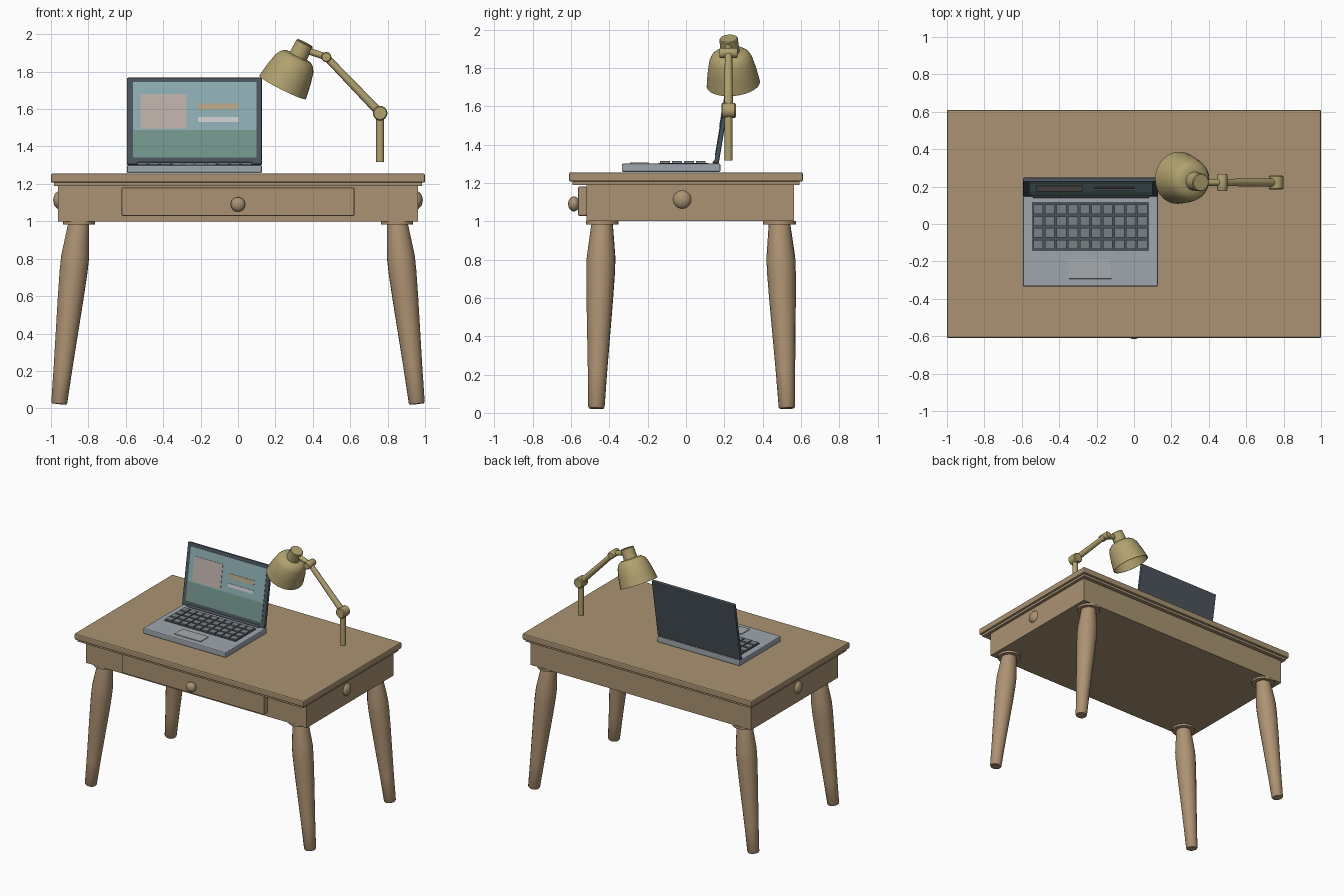
import bpy, bmesh, math
from mathutils import Matrix, Vector

if "Cube" in bpy.data.objects:
    bpy.data.objects.remove(bpy.data.objects["Cube"])


def material(name, r, g, b):
    m = bpy.data.materials.new(name)
    m.diffuse_color = (r, g, b, 1)
    m.use_nodes = True
    m.node_tree.nodes["Principled BSDF"].inputs["Base Color"].default_value = m.diffuse_color
    return m


WOOD = material("wood", 0.40, 0.29, 0.17)
LEG = material("leg_wood", 0.42, 0.29, 0.17)
BRASS = material("brass", 0.44, 0.36, 0.16)
SILVER = material("silver", 0.34, 0.38, 0.42)
PAD = material("pad_grey", 0.38, 0.41, 0.42)
DARK = material("dark_slate", 0.07, 0.09, 0.11)
KEY = material("key_grey", 0.19, 0.22, 0.24)
SKY = material("screen_blue", 0.27, 0.42, 0.45)
GREEN = material("screen_green", 0.17, 0.30, 0.26)
PINK = material("screen_pink", 0.50, 0.42, 0.39)
TAN = material("screen_tan", 0.46, 0.38, 0.24)
PALE = material("screen_pale", 0.52, 0.53, 0.53)


def finish(name, bm, mat, smooth=False):
    bmesh.ops.recalc_face_normals(bm, faces=bm.faces)
    me = bpy.data.meshes.new(name)
    bm.to_mesh(me)
    bm.free()
    me.materials.append(mat)
    if smooth:
        me.shade_smooth()
        me.set_sharp_from_angle(angle=math.radians(35))
    ob = bpy.data.objects.new(name, me)
    bpy.context.collection.objects.link(ob)
    return ob


def add_cube(bm, lo, hi):
    lo, hi = Vector(lo), Vector(hi)
    bmesh.ops.create_cube(bm, size=1, matrix=Matrix.Translation((lo + hi) / 2)
                          @ Matrix.Diagonal((*(hi - lo), 1)))


def box(name, lo, hi, mat, bevel=0, matrix=None):
    bm = bmesh.new()
    add_cube(bm, lo, hi)
    if bevel:
        bmesh.ops.bevel(bm, geom=bm.edges[:], offset=bevel, segments=2, profile=0.5, affect='EDGES')
    ob = finish(name, bm, mat)
    if matrix:
        ob.matrix_world = matrix
    return ob


def lathe(name, start, end, profile, mat, sides=24):
    """Revolve (distance, radius) pairs around the axis from start towards end."""
    start, end = Vector(start), Vector(end)
    rot = (end - start).to_track_quat('Z', 'Y')
    bm = bmesh.new()
    rings = []
    for t, r in profile:
        rings.append([bm.verts.new(start + rot @ Vector((
            r * math.cos(2 * math.pi * i / sides), r * math.sin(2 * math.pi * i / sides), t)))
            for i in range(sides)])
    for a, b in zip(rings, rings[1:]):
        for i in range(sides):
            j = (i + 1) % sides
            bm.faces.new((a[i], a[j], b[j], b[i]))
    bm.faces.new(rings[0])
    bm.faces.new(rings[-1])
    return finish(name, bm, mat, True)


def rod(name, start, end, r, mat, r2=None):
    length = (Vector(end) - Vector(start)).length
    return lathe(name, start, end, [(0, r), (length, r2 or r)], mat, 16)


def ball(name, centre, radii, mat):
    bm = bmesh.new()
    bmesh.ops.create_uvsphere(bm, u_segments=20, v_segments=12, radius=1,
                              matrix=Matrix.Translation(centre) @ Matrix.Diagonal((*radii, 1)))
    return finish(name, bm, mat, True)


# Table top, moulding, apron and drawer
box("table_top", (-1, -0.61, 1.207), (1, 0.61, 1.255), WOOD, 0.008)
box("top_moulding", (-0.985, -0.593, 1.188), (0.985, 0.593, 1.208), WOOD, 0.004)
box("apron", (-0.962, -0.52, 1.0), (0.962, 0.563, 1.19), WOOD)
box("drawer_front", (-0.622, -0.563, 1.028), (0.622, -0.515, 1.18), WOOD, 0.006)
rod("drawer_knob_stem", (0, -0.55, 1.09), (0, -0.59, 1.09), 0.018, WOOD)
ball("drawer_knob", (0, -0.585, 1.09), (0.039, 0.03, 0.039), WOOD)

# Splayed turned legs, collars and side knobs
LEG_PROFILE = [(0, 0.054), (0.03, 0.058), (0.19, 0.075), (0.27, 0.075), (0.42, 0.069),
               (0.60, 0.060), (0.78, 0.051), (0.975, 0.043), (0.983, 0.038)]
for sx, side in ((-1, "left"), (1, "right")):
    for y_top, y_foot, end in ((-0.437, -0.468, "front"), (0.487, 0.527, "back")):
        lathe(f"{end}_{side}_leg", (sx * 0.85, y_top, 1.0), (sx * 0.957, y_foot, 0.018),
              LEG_PROFILE, LEG, 18)
        rod(f"{end}_{side}_leg_collar", (sx * 0.85, y_top, 0.984), (sx * 0.85, y_top, 1.002),
            0.086, LEG)
    ball(f"{side}_side_knob", (sx * 0.95, -0.02, 1.113), (0.038, 0.05, 0.05), WOOD)

# Laptop base, keyboard and touchpad
X0, X1 = -0.594, 0.128
box("laptop_base", (X0, -0.335, 1.257), (X1, 0.18, 1.301), SILVER, 0.008)
box("keyboard_bed", (-0.545, -0.144, 1.298), (0.08, 0.118, 1.304), DARK)
box("touchpad", (-0.35, -0.293, 1.298), (-0.12, -0.192, 1.307), PAD, 0.002)
bm = bmesh.new()
for col in range(10):
    for row in range(4):
        x, y = -0.512 + col * 0.062, 0.078 - row * 0.0625
        add_cube(bm, (x - 0.026, y - 0.025, 1.302), (x + 0.026, y + 0.025, 1.313))
finish("keys", bm, KEY)
rod("laptop_hinge", (-0.54, 0.15, 1.306), (0.08, 0.15, 1.306), 0.011, DARK)

# Tilted lid with a simple picture: local z runs up the lid, front faces -y
TILT = Matrix.Translation((0, 0.147, 1.304)) @ Matrix.Rotation(math.radians(-9.5), 4, 'X')
box("laptop_lid", (X0, 0, 0), (X1, 0.024, 0.471), DARK, 0.006, TILT)
for name, xa, xb, za, zb, depth, mat in (
        ("screen_upper", -0.562, 0.099, 0.185, 0.446, 0.003, SKY),
        ("screen_lower", -0.562, 0.099, 0.038, 0.185, 0.003, GREEN),
        ("screen_picture", -0.52, -0.275, 0.193, 0.382, 0.006, PINK),
        ("screen_bar_upper", -0.214, 0.003, 0.296, 0.33, 0.006, TAN),
        ("screen_bar_lower", -0.214, 0.003, 0.23, 0.256, 0.006, PALE)):
    box(name, (xa, -depth, za), (xb, 0.004, zb), mat, 0, TILT)

# Lamp post, arms and pivots
Y = 0.222
ELBOW, WRIST, NECK = (0.76, Y, 1.578), (0.472, Y, 1.878), (0.35, Y, 1.92)
rod("lamp_post", (0.76, Y, 1.317), ELBOW, 0.021, BRASS)
rod("lamp_long_arm", ELBOW, WRIST, 0.023, BRASS, 0.019)
rod("lamp_short_arm", WRIST, NECK, 0.018, BRASS)
for name, (x, y, z), r, half in (("lamp_elbow", ELBOW, 0.039, 0.038),
                                 ("lamp_wrist", WRIST, 0.027, 0.046)):
    lathe(name, (x, y - half, z), (x, y + half, z),
          [(0, r * 0.85), (0.006, r), (2 * half - 0.006, r), (2 * half, r * 0.85)], BRASS, 20)

# Hollow bell shade with its socket
lathe("lamp_shade", (0.358, Y, 1.954), (0.238, 0.247, 1.716),
      [(0, 0.044), (0.005, 0.048), (0.08, 0.050), (0.083, 0.078), (0.098, 0.098),
       (0.125, 0.113), (0.19, 0.128), (0.268, 0.140),
       (0.268, 0.133), (0.19, 0.120), (0.125, 0.104), (0.095, 0.075)], BRASS, 28)
